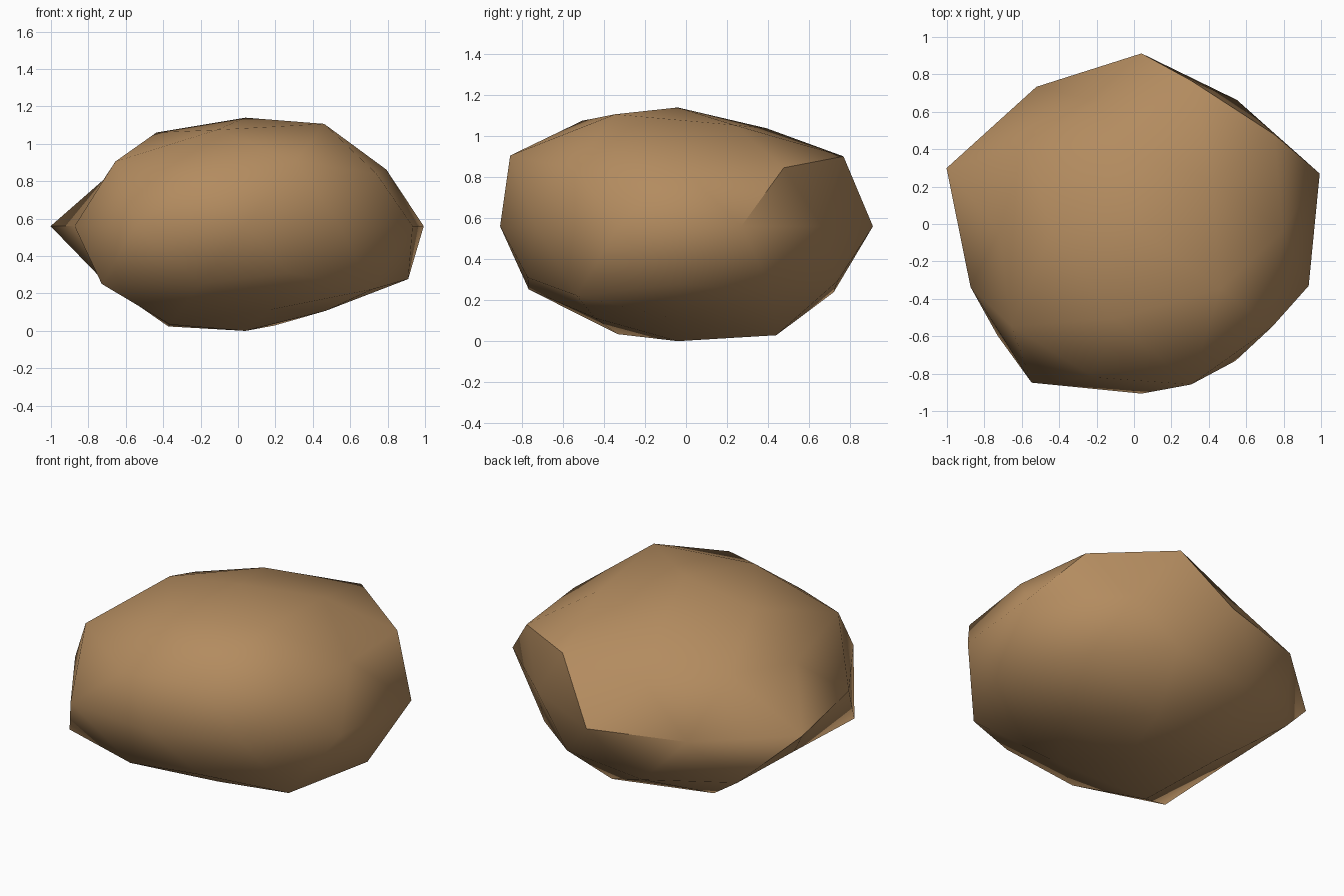
import bpy, bmesh, math
from mathutils import Matrix, Vector

if "Cube" in bpy.data.objects:
    bpy.data.objects.remove(bpy.data.objects["Cube"])

CENTRE = Vector((0.04, -0.04, 0.56))
FLATTEN = 0.65

# Horizontal reach of every ring of stone corners:
# unit height -> (start angle, reach at equal angular steps)
RINGS = {
    0.851: (36, [0.47, 0.455, 0.476, 0.49, 0.52]),
    0.526: (0, [0.753, 0.85, 0.777, 0.86, 0.86]),
    0.447: (36, [0.88, 0.73, 0.76, 0.82, 0.865]),
    0.0: (18, [1.002, 0.869, 0.952, 0.956, 1.096,
               0.961, 0.999, 0.867, 0.855, 0.94]),
    -0.447: (0, [0.87, 0.82, 0.91, 0.95, 0.77]),
    -0.526: (36, [0.78, 0.80, 0.75, 0.765, 0.84]),
    -0.851: (0, [0.43, 0.505, 0.51, 0.50, 0.425]),
}


def shaped(direction):
    """Push a unit sphere corner out to the stone's uneven surface."""
    if abs(direction.z) > 0.95:
        return CENTRE + Vector((0, 0, 0.58 if direction.z > 0 else -0.56))
    level = min(RINGS, key=lambda z: abs(z - direction.z))
    start, reach = RINGS[level]
    angle = math.degrees(math.atan2(direction.y, direction.x))
    step = 360 / len(reach)
    r = reach[round((angle - start) / step) % len(reach)]
    scale = r / math.hypot(direction.x, direction.y)
    p = direction * scale
    p.z *= FLATTEN
    return CENTRE + p


# Stone body
bm = bmesh.new()
bmesh.ops.create_icosphere(bm, subdivisions=2, radius=1.0)
bmesh.ops.rotate(bm, verts=bm.verts, matrix=Matrix.Rotation(math.pi, 3, 'X'))
for v in bm.verts:
    v.co = shaped(v.co.normalized())
bmesh.ops.recalc_face_normals(bm, faces=bm.faces)
mesh = bpy.data.meshes.new("rock")
bm.to_mesh(mesh)
bm.free()
rock = bpy.data.objects.new("rock", mesh)
bpy.context.collection.objects.link(rock)

# Sandy brown surface
brown = bpy.data.materials.new("sandy brown")
brown.diffuse_color = (0.45, 0.26, 0.115, 1)
brown.use_nodes = True
brown.node_tree.nodes["Principled BSDF"].inputs["Base Color"].default_value = brown.diffuse_color
mesh.materials.append(brown)

# Soft shading, with only the hardest ridges kept sharp
bpy.context.view_layer.objects.active = rock
rock.select_set(True)
bpy.ops.object.shade_smooth_by_angle(angle=math.radians(51))
